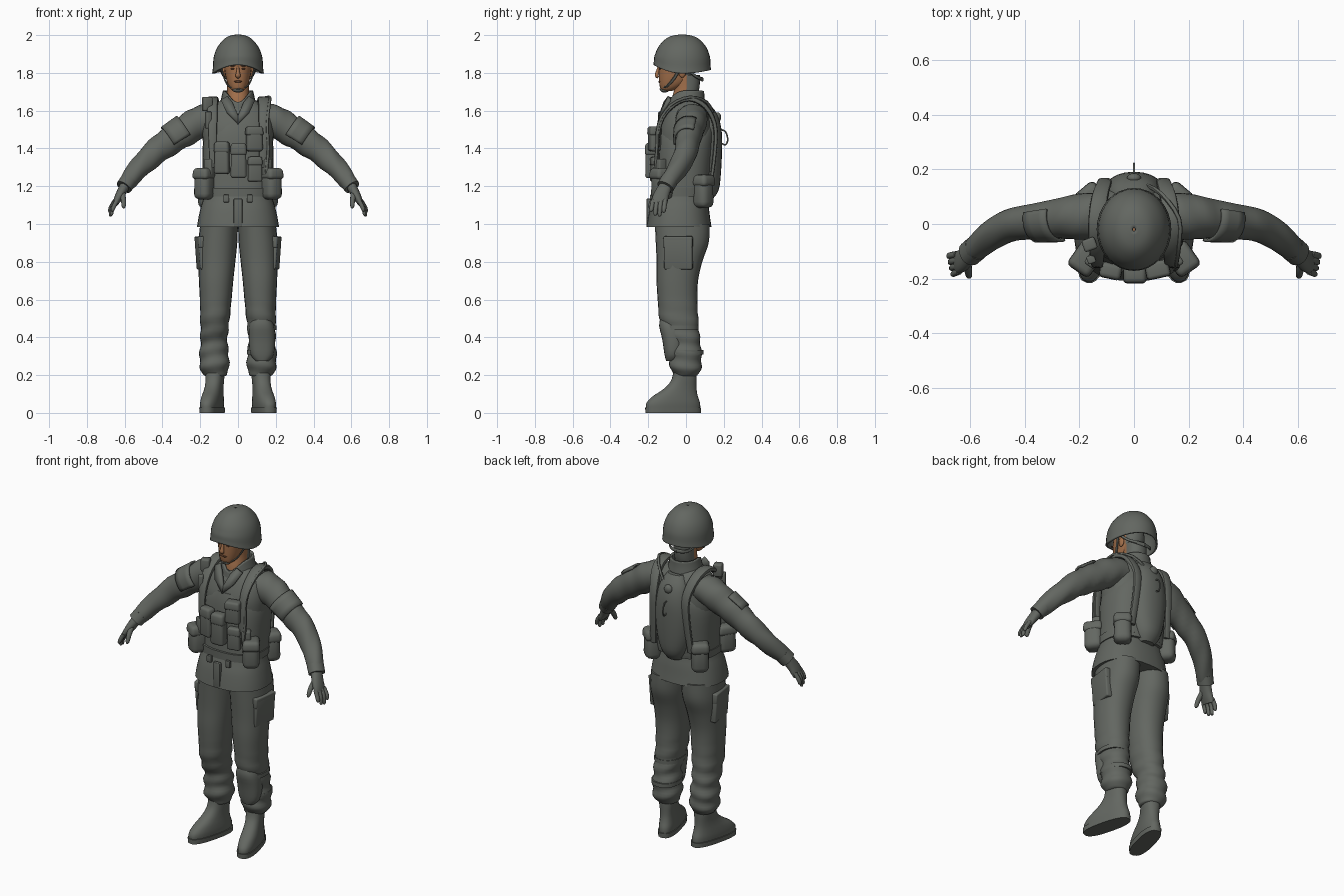
import bpy, bmesh, math
from mathutils import Vector, Matrix

def material(name, rgb):
    m = bpy.data.materials.new(name)
    m.diffuse_color = (*rgb, 1)
    return m

CLOTH = material("grey green cloth", (0.125, 0.135, 0.12))
SKIN = material("skin", (0.36, 0.16, 0.07))
DARK = material("dark brown", (0.12, 0.05, 0.025))

def finish(name, bm, mats, s=1, thick=0, rule=None):
    for v in bm.verts:
        v.co.x *= s
    bmesh.ops.recalc_face_normals(bm, faces=bm.faces)
    if rule:
        for f in bm.faces:
            f.material_index = rule(f.calc_center_median())
    me = bpy.data.meshes.new(name)
    bm.to_mesh(me)
    bm.free()
    for m in mats:
        me.materials.append(m)
    ob = bpy.data.objects.new(name, me)
    bpy.context.collection.objects.link(ob)
    if thick:
        mod = ob.modifiers.new("thickness", 'SOLIDIFY')
        mod.thickness, mod.offset = thick, 0
    return ob

def smooth(keys, k):
    out = []
    for i in range(len(keys) - 1):
        a, b, c, d = (keys[max(i - 1, 0)], keys[i], keys[i + 1], keys[min(i + 2, len(keys) - 1)])
        for j in range(k):
            t = j / k
            out.append([q + .5 * t * (r - p + t * (2*p - 5*q + 4*r - w + t * (3*(q - r) + w - p)))
                        for p, q, r, w in zip(a, b, c, d)])
    return out + [list(keys[-1])]

def loft(name, keys, mats=(CLOTH,), s=1, n=24, p=2.2, k=3, ref=None, arc=None, cap=True,
         warp=None, thick=0, rule=None):
    """Skin rings (x, y, z, ru, rv); level rings, or square to the path when ref is given."""
    pts = smooth(keys, k)
    bm, rings = bmesh.new(), []
    for i, (x, y, z, ru, rv) in enumerate(pts):
        u, v = Vector((1, 0, 0)), Vector((0, 1, 0))
        if ref:
            t = (Vector(pts[min(i + 1, len(pts) - 1)][:3]) - Vector(pts[max(i - 1, 0)][:3])).normalized()
            u = Vector(ref)
            u = (u - t * u.dot(t)).normalized()
            v = t.cross(u)
        ring = []
        for j in range(n):
            a = math.tau * j / n if not arc else math.radians(arc[0] + (arc[1] - arc[0]) * j / (n - 1))
            c, d = math.cos(a), math.sin(a)
            c, d = (math.copysign(abs(w) ** (2 / p), w) for w in (c, d))
            co = Vector((x, y, z)) + u * max(ru, .001) * c + v * max(rv, .001) * d
            ring.append(bm.verts.new(warp(co) if warp else co))
        rings.append(ring)
    for A, B in zip(rings, rings[1:]):
        for j in range(n - 1 if arc else n):
            bm.faces.new((A[j], A[(j + 1) % n], B[(j + 1) % n], B[j]))
    if cap and not arc:
        bm.faces.new(rings[0])
        bm.faces.new(rings[-1])
    return finish(name, bm, mats, s, thick, rule)

def box(name, loc, size, s=1, yaw=0, roll=0, bevel=.2, taper=1):
    bm = bmesh.new()
    bmesh.ops.create_cube(bm, size=1)
    for v in bm.verts:
        f = taper if v.co.z > 0 else 1
        v.co = Vector((v.co.x * size[0] * f, v.co.y * size[1] * f, v.co.z * size[2]))
    bmesh.ops.bevel(bm, geom=bm.edges[:], offset=min(size) * bevel, segments=3, profile=.5, affect='EDGES')
    m = (Matrix.Translation(loc) @ Matrix.Rotation(math.radians(yaw), 4, 'Z')
         @ Matrix.Rotation(math.radians(roll), 4, 'Y'))
    bm.transform(m)
    return finish(name, bm, (CLOTH,), s)

def pouch(name, loc, size, s=1, yaw=0, bevel=.25):
    x, y, z = loc
    w, d, h = size
    box(name, loc, size, s, yaw, 0, bevel, .92)
    box(name + "_flap", (x, y, z + h * .33), (w * 1.06, d * 1.1, h * .36), s, yaw, 0, bevel, .9)

def ball(name, loc, scale, mat, s=1):
    bm = bmesh.new()
    bmesh.ops.create_uvsphere(bm, u_segments=16, v_segments=10, radius=1)
    bm.transform(Matrix.Translation(loc) @ Matrix.Diagonal((*scale, 1)))
    return finish(name, bm, (mat,), s)

def wrinkle(co):
    w = .004 * math.sin(co.z * 75 + 9 * co.y + 14 * co.x) * min(1, max(0, (.62 - co.z) * 5))
    return co + Vector((w if co.x > .12 else -w, w if co.y > 0 else -w, 0))

def sleeve_fold(co):
    return co + Vector((0, 0, .004 * math.sin(co.x * 70 + co.y * 25)))

# head and neck, with covered nape
nape = lambda c: int(c.y > 0)
loft("head", [(0, -.1, 1.703, .02, .02), (0, -.09, 1.715, .04, .045), (0, -.062, 1.75, .058, .08),
              (0, -.05, 1.80, .069, .094), (0, -.045, 1.84, .073, .098), (0, -.04, 1.9, .066, .09)],
     (SKIN, CLOTH), rule=nape)
loft("neck", [(0, -.015, 1.58, .068, .068), (0, -.01, 1.66, .06, .066), (0, .005, 1.72, .058, .066),
              (0, .005, 1.79, .06, .07)], (SKIN, CLOTH), rule=nape)
loft("nose", [(0, -.144, 1.832, .006, .006), (0, -.151, 1.805, .009, .009), (0, -.155, 1.785, .014, .01),
              (0, -.146, 1.776, .008, .006)], (SKIN,), n=12, ref=(1, 0, 0))
ball("lips", (0, -.138, 1.754), (.022, .008, .006), DARK)
for s in (1, -1):
    ball("ear", (.073, -.02, 1.805), (.01, .02, .03), SKIN, s)
    ball("eye", (.028, -.138, 1.822), (.012, .006, .004), DARK, s)
    ball("brow", (.028, -.139, 1.838), (.018, .006, .004), DARK, s)

# helmet with rim raised over the face
def rim(co):
    k = min(1, max(0, (1.9 - co.z) / .09))
    f = (co.y + .02) / .147
    return co + Vector((0, 0, k * (.045 * f * f if f < 0 else .018 * f * f)))
loft("helmet", [(0, -.02, 1.797, .132, .147), (0, -.02, 1.825, .128, .145), (0, -.02, 1.88, .124, .142),
                (0, -.02, 1.93, .107, .125), (0, -.02, 1.97, .076, .092), (0, -.02, 1.991, .045, .055),
                (0, -.02, 1.999, .005, .006)], n=32, p=2, cap=False, warp=rim, thick=.01)
ball("chin_cup", (0, -.113, 1.71), (.03, .024, .014), CLOTH)
for s in (1, -1):
    loft("chin_strap", [(.09, -.03, 1.83, .008, .004), (.074, -.06, 1.775, .008, .004),
                        (.05, -.1, 1.73, .008, .004), (.0, -.134, 1.714, .008, .004)], s=s, n=8, ref=(0, 1, 0))
    loft("nape_strap", [(.1, -.01, 1.84, .008, .004), (.08, .04, 1.79, .008, .005),
                        (.05, .075, 1.77, .01, .005), (0, .088, 1.765, .012, .005)], s=s, n=8, ref=(0, 0, 1))

# jacket, collar and lapels
loft("jacket", [(0, -.037, .985, .217, .172), (0, -.037, 1.03, .21, .165), (0, -.035, 1.09, .197, .155),
                (0, -.03, 1.16, .178, .138), (0, -.02, 1.25, .175, .135), (0, -.003, 1.4, .183, .142),
                (0, .0, 1.5, .19, .14), (0, .008, 1.58, .175, .12), (0, .008, 1.63, .13, .095),
                (0, .005, 1.66, .08, .072)], n=32, p=2.4)
box("jacket_placket", (0, -.199, 1.06), (.045, .02, .15), roll=0)
def collar_dip(co):
    f = max(0, -(co.y - .01) / .085)
    return co + Vector((0, -.025 * f, -.085 * f ** 3))
loft("collar", [(0, .01, 1.63, .092, .088), (0, .01, 1.67, .082, .082), (0, .012, 1.705, .074, .078)],
     p=2, cap=False, warp=collar_dip, thick=.012)
for s in (1, -1):
    bm = bmesh.new()
    bm.faces.new([bm.verts.new(c) for c in ((0, -.146, 1.53), (.06, -.128, 1.59), (.09, -.085, 1.655),
                  (.055, -.09, 1.675), (.03, -.112, 1.645), (0, -.138, 1.575))])
    finish("lapel", bm, (CLOTH,), s, .014)

# vest, belt and back carrier
loft("vest", [(0, -.018, 1.165, .184, .146), (0, -.012, 1.25, .186, .148), (0, -.003, 1.4, .188, .153),
              (0, .003, 1.48, .17, .151), (0, .008, 1.53, .13, .143)], n=32, p=2.5)
loft("belt", [(0, -.025, 1.145, .187, .15), (0, -.022, 1.19, .19, .154)], n=32, p=2.4, k=1)
loft("back_carrier", [(0, .09, 1.635, .05, .035), (0, .1, 1.58, .085, .066), (0, .105, 1.5, .105, .083),
                      (0, .105, 1.4, .115, .086), (0, .1, 1.27, .105, .085), (0, .09, 1.18, .08, .083),
                      (0, .08, 1.13, .05, .06)])
ball("carrier_cap", (0, .168, 1.565), (.026, .018, .026), CLOTH)
loft("cable_loop", [(0, .18, 1.5, .004, .004), (0, .208, 1.49, .004, .004), (0, .221, 1.45, .004, .004),
                    (0, .21, 1.42, .004, .004), (0, .18, 1.43, .004, .004)], n=8, ref=(1, 0, 0))
for s in (1, -1):
    loft("shoulder_strap", [(.13, -.15, 1.3, .02, .01), (.135, -.15, 1.45, .022, .01),
                            (.135, -.125, 1.56, .026, .012), (.137, -.06, 1.635, .03, .014),
                            (.135, .02, 1.662, .032, .014), (.125, .1, 1.625, .03, .014),
                            (.108, .152, 1.53, .026, .012), (.112, .155, 1.4, .022, .01),
                            (.125, .13, 1.2, .02, .01)], s=s, n=12, p=3, ref=(1, 0, 0))
    # hip pouches, rear canteens and hanging buckles
    pouch("hip_pouch", (.177, -.128, 1.212), (.095, .105, .165), s, 35, .33)
    pouch("canteen_pouch", (.158, .092, 1.172), (.1, .095, .175), s, -40, .35)
    box("belt_buckle", (.062, -.183, 1.135), (.03, .016, .04), s)
    box("side_pouch", (.15, -.135, 1.3), (.05, .05, .09), s, 35)
loft("drink_hose", [(.03, .15, 1.57, .008, .008), (.1, .11, 1.645, .008, .008), (.165, .02, 1.672, .008, .008),
                    (.165, -.08, 1.63, .008, .008), (.155, -.145, 1.53, .008, .008),
                    (.16, -.155, 1.4, .008, .008), (.15, -.165, 1.27, .008, .008)], n=8, ref=(1, 0, 0))

# chest pouches and shoulder radio
pouch("centre_pouch", (.003, -.186, 1.335), (.085, .06, .185))
pouch("right_magazine_pouch", (-.085, -.172, 1.35), (.08, .055, .17), 1, -12)
pouch("left_chest_pouch", (.086, -.167, 1.45), (.088, .06, .13), 1, 12)
pouch("left_lower_pouch", (.09, -.165, 1.29), (.075, .04, .13), 1, 12)
box("shoulder_radio", (-.163, -.075, 1.635), (.05, .045, .075), yaw=20)
box("radio_lower", (-.157, -.13, 1.55), (.03, .03, .09), yaw=20)

ARM = [(.13, .03, 1.565, .085, .075), (.2, .027, 1.54, .084, .085), (.275, .02, 1.495, .074, .08),
       (.36, .01, 1.44, .066, .075), (.45, -.004, 1.37, .06, .066), (.52, -.04, 1.3, .054, .057),
       (.575, -.085, 1.235, .046, .047), (.6, -.106, 1.2, .04, .038)]
for s in (1, -1):
    # sleeves with pocket and cuff
    loft("sleeve", ARM, s=s, p=2, k=4, ref=(0, 1, 0), warp=sleeve_fold)
    loft("sleeve_pocket", [(x, y, z, a + .007, b + .007) for x, y, z, a, b in ARM[2:4]], s=s, n=14, p=2,
         k=3, ref=(0, 1, 0), arc=(65, 200), thick=.012)
    loft("cuff", [(.578, -.088, 1.232, .046, .045), (.604, -.11, 1.195, .046, .043)], s=s, k=1, ref=(0, 1, 0))
    # gloved hand
    loft("palm", [(.597, -.105, 1.205, .034, .028), (.622, -.128, 1.16, .04, .024),
                  (.638, -.138, 1.13, .043, .02), (.65, -.143, 1.105, .042, .014)], s=s, n=16, ref=(0, 1, 0))
    for i in range(4):
        low = (1.065, 1.045, 1.04, 1.06)[i]
        loft("finger", [(.641 + .003 * i, -.174 + .021 * i, 1.125, .012, .012),
                        (.658 + .005 * i, -.181 + .022 * i, 1.09, .012, .011),
                        (.664 + .005 * i, -.184 + .022 * i, low + .008, .01, .009),
                        (.664 + .005 * i, -.184 + .022 * i, low, .004, .004)], s=s, n=10, ref=(0, 1, 0))
    loft("thumb", [(.612, -.14, 1.165, .016, .016), (.607, -.172, 1.13, .014, .014),
                   (.605, -.19, 1.095, .011, .011), (.605, -.193, 1.083, .004, .004)], s=s, n=10, ref=(0, 1, 0))
    # trousers bloused over the boots
    loft("trouser_leg", [(.1, -.02, 1.0, .1, .145), (.107, -.02, .9, .103, .14), (.112, -.035, .8, .098, .121),
                         (.116, -.046, .7, .091, .11), (.118, -.045, .6, .084, .105),
                         (.122, -.038, .5, .078, .103), (.126, -.02, .42, .072, .09),
                         (.127, -.005, .36, .072, .083), (.126, -.002, .3, .078, .085),
                         (.124, -.002, .24, .076, .082), (.122, 0, .205, .066, .068),
                         (.122, 0, .195, .055, .058)], s=s, k=4, warp=wrinkle)
    box("cargo_pocket", (.195, -.04, .84), (.04, .15, .16), s, -8, 4)
    box("cargo_flap", (.201, -.042, .905), (.036, .155, .06), s, -8, 4)
    # boots turned outward
    turn = Matrix.Translation((.12, 0, 0)) @ Matrix.Rotation(math.radians(14), 4, 'Z')
    aim = lambda co: turn @ co
    loft("boot", [(0, -.07, .012, .048, .147), (0, -.07, .05, .051, .147), (0, -.06, .085, .049, .125),
                  (0, -.04, .115, .046, .098), (0, -.022, .145, .045, .078), (0, -.01, .18, .047, .066),
                  (0, -.005, .23, .05, .06)], s=s, p=2.4, warp=aim)
    loft("boot_sole", [(0, -.07, 0, .052, .151), (0, -.07, .028, .054, .152)], s=s, p=2.6, k=1, warp=aim)

# single knee pad with its straps
loft("knee_pad", [(.128, -.075, .275, .035, .03), (.128, -.068, .31, .062, .046), (.127, -.068, .39, .07, .058),
                  (.125, -.078, .46, .066, .064), (.124, -.085, .505, .045, .05)], p=2.4)
for z, y in ((.45, -.028), (.32, -.002)):
    loft("knee_strap", [(.126, y, z - .012, .079, .095), (.126, y, z + .012, .079, .095)], k=1)

# smooth shading with sharp edges kept
for ob in bpy.context.collection.objects:
    ob.select_set(True)
    bpy.context.view_layer.objects.active = ob
bpy.ops.object.shade_smooth_by_angle(angle=math.radians(42))
